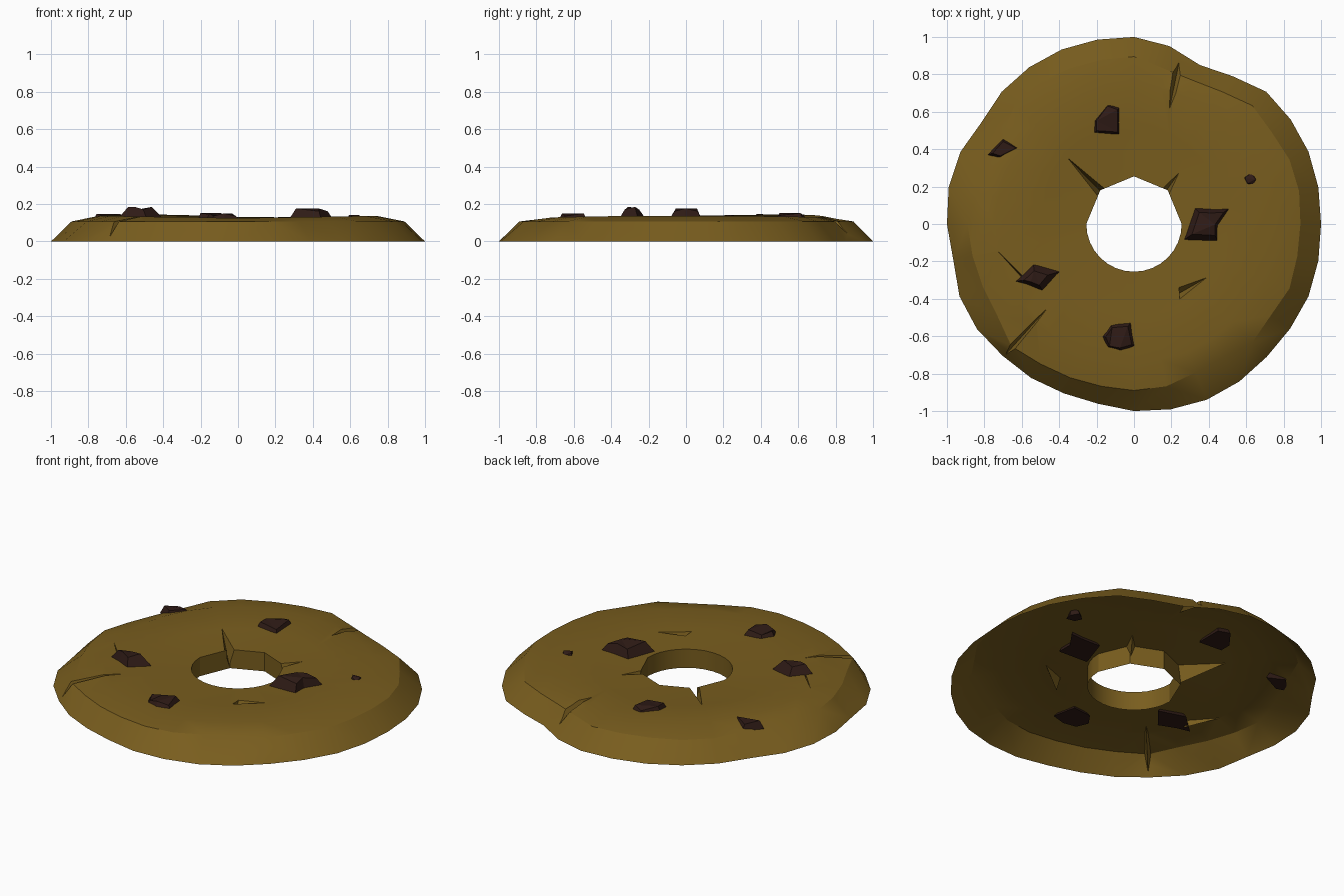
import bpy, bmesh
from math import sin, cos, pi, radians
from mathutils import Vector

if "Cube" in bpy.data.objects:
    bpy.data.objects.remove(bpy.data.objects["Cube"])


def material(name, rgb):
    m = bpy.data.materials.new(name)
    m.diffuse_color = (*rgb, 1)
    m.use_nodes = True
    m.node_tree.nodes["Principled BSDF"].inputs["Base Color"].default_value = m.diffuse_color
    return m


def add_object(name, bm, mat=None):
    bmesh.ops.recalc_face_normals(bm, faces=bm.faces)
    me = bpy.data.meshes.new(name)
    bm.to_mesh(me)
    bm.free()
    ob = bpy.data.objects.new(name, me)
    bpy.context.collection.objects.link(ob)
    if mat:
        me.materials.append(mat)
    return ob


dough_mat = material("dough", (0.19, 0.11, 0.013))
chip_mat = material("chocolate", (0.028, 0.011, 0.008))

# Uneven outline and top rim radii, every 11.25 degrees from +x
N = 32
outer = [1, 1.005, 1.01, 1.007, 1, .95, .92, .97, 1, 1.005, 1.01, 1.008, 1, .98, 1.005, 1.01,
         1, .985, 1.01, 1.01, .995, .99, .98, .98, 1, 1.01, 1.017, 1.013, 1.004, 1.005, 1.01, 1.005]
rim = [.89, .9, .9, .885, .895, .85, .83, .845, .895, .895, .9, .91, .9, .85, .84, .855,
       .89, .88, .875, .88, .925, .9, .89, .885, .89, .885, .86, .86, .895, .88, .9, .89]


def hole_radius(i):
    # Eight-sided at the back, rounder at the front
    if i <= 16:
        return .255 * cos(pi / 8) / cos((i % 4) * 2 * pi / N - pi / 8)
    return .255


# Dough ring as a closed solid
bm = bmesh.new()
loops = [[] for _ in range(6)]
for i in range(N):
    a = 2 * pi * i / N
    bump = .012 * abs(cos(a)) + .012 * max(0, cos(a - radians(122))) ** 4
    h = hole_radius(i)
    section = [(outer[i], 0), (rim[i], .107), (.74, .125 + bump),
               (.5, .117 + bump * .4), (h, .113), (h, 0)]
    for loop, (r, z) in zip(loops, section):
        loop.append(bm.verts.new((r * cos(a), r * sin(a), z)))
for k in range(6):
    p, q = loops[k], loops[(k + 1) % 6]
    for i in range(N):
        j = (i + 1) % N
        bm.faces.new((p[i], p[j], q[j], q[i]))
bmesh.ops.triangulate(bm, faces=bm.faces)
ring = add_object("cookie_ring", bm, dough_mat)

# Crack wedges: tip, two wide corners, depth of the wide end
cracks = [((.17, .52), (.19, .97), (.33, .94), .01),
          ((-.40, -.38), (-.74, -.70), (-.69, -.76), .01),
          ((-.41, .41), (-.21, .15), (-.14, .19), .01),
          ((.28, .33), (.13, .19), (.19, .13), .03),
          ((.47, -.24), (.24, -.32), (.245, -.42), .05),
          ((-.80, -.07), (-.59, -.28), (-.60, -.29), .09)]
bm = bmesh.new()
for tip, a, b, z in cracks:
    low = (Vector(a) + Vector(b)) / 2
    vs = [bm.verts.new((*p, .16)) for p in (tip, a, b)] + [bm.verts.new((*low, z))]
    for f in ((0, 1, 2), (0, 1, 3), (1, 2, 3), (2, 0, 3)):
        bm.faces.new([vs[n] for n in f])
cutter = add_object("crack_cutter", bm)
cutter.hide_render = True

mod = ring.modifiers.new("cracks", 'BOOLEAN')
mod.operation = 'DIFFERENCE'
mod.solver = 'EXACT'
mod.object = cutter
dg = bpy.context.evaluated_depsgraph_get()
cut = bpy.data.meshes.new_from_object(ring.evaluated_get(dg))
ring.modifiers.clear()
ring.data = cut
bpy.data.objects.remove(cutter)

# The underside is open: drop the flat bottom
bm = bmesh.new()
bm.from_mesh(cut)
bottom = [f for f in bm.faces if all(abs(v.co.z) < 1e-4 for v in f.verts)]
bmesh.ops.delete(bm, geom=bottom, context='FACES')
bm.to_mesh(cut)
bm.free()
bpy.ops.object.select_all(action='DESELECT')
ring.select_set(True)
bpy.context.view_layer.objects.active = ring
bpy.ops.object.shade_smooth_by_angle(angle=radians(25))


# Chocolate chips: outline, peak height, size of the top facet
def chip(name, outline, top, scale=.6):
    bm = bmesh.new()
    c = sum((Vector(p) for p in outline), Vector((0, 0))) / len(outline)
    base = [bm.verts.new((*p, .1)) for p in outline]
    cap = []
    for k, p in enumerate(outline):
        q = c + (Vector(p) - c) * scale
        cap.append(bm.verts.new((q.x, q.y, top - .014 * (k % 2))))
    n = len(outline)
    for k in range(n):
        j = (k + 1) % n
        bm.faces.new((base[k], base[j], cap[j], cap[k]))
    bm.faces.new(base)
    bm.faces.new(cap)
    bmesh.ops.triangulate(bm, faces=[f for f in bm.faces if len(f.verts) > 4])
    add_object(name, bm, chip_mat)


chip("chip_back", [(-.22, .55), (-.14, .655), (-.07, .63), (-.07, .47), (-.22, .48)], .152, .75)
chip("chip_right", [(.26, -.09), (.32, .09), (.42, .085), (.52, .09), (.45, -.01), (.45, -.1)], .176, .65)
chip("chip_left", [(-.66, -.31), (-.54, -.2), (-.38, -.25), (-.48, -.37), (-.58, -.33)], .185, .45)
chip("chip_front", [(-.18, -.6), (-.13, -.53), (-.01, -.52), (.02, -.66), (-.07, -.685), (-.15, -.67)], .15, .7)
chip("chip_back_left", [(-.78, .37), (-.7, .46), (-.6, .41), (-.72, .35)], .148, .7)
chip("chip_small", [(.58, .25), (.63, .29), (.66, .24), (.65, .2), (.6, .21)], .142, .7)
